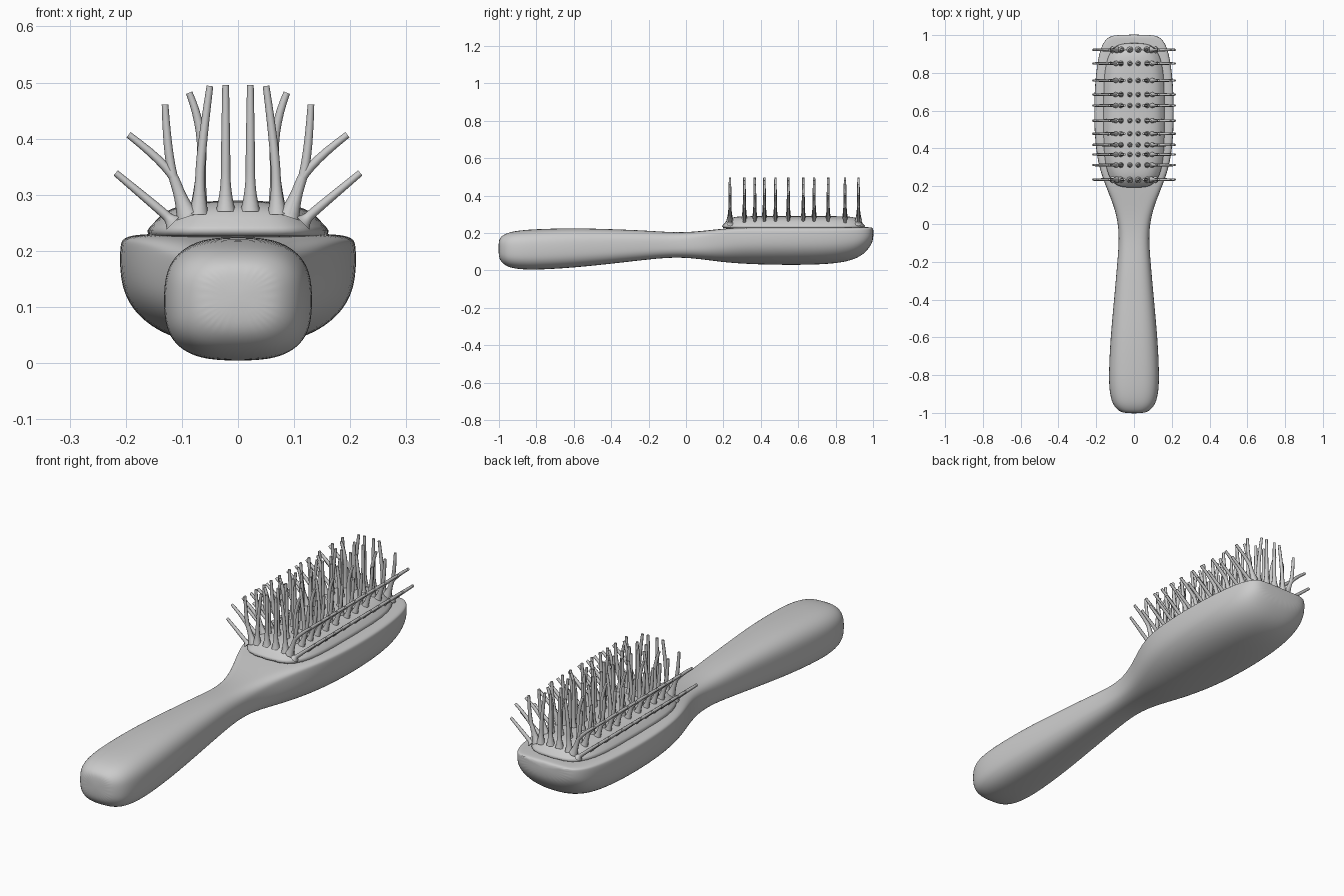
import bpy, bmesh, math

if "Cube" in bpy.data.objects:
    bpy.data.objects.remove(bpy.data.objects["Cube"])


def power(v, e):
    return math.copysign(abs(v) ** e, v)


def loft(name, rings, levels):
    """Skin a list of closed point rings, capped at both ends."""
    bm = bmesh.new()
    loops = [[bm.verts.new(p) for p in ring] for ring in rings]
    n = len(loops[0])
    for a, b in zip(loops, loops[1:]):
        for i in range(n):
            j = (i + 1) % n
            bm.faces.new((a[i], a[j], b[j], b[i]))
    bm.faces.new(loops[0])
    bm.faces.new(loops[-1])
    bmesh.ops.recalc_face_normals(bm, faces=bm.faces)
    mesh = bpy.data.meshes.new(name)
    bm.to_mesh(mesh)
    bm.free()
    obj = bpy.data.objects.new(name, mesh)
    bpy.context.collection.objects.link(obj)
    for f in mesh.polygons:
        f.use_smooth = True
    sub = obj.modifiers.new("smooth", 'SUBSURF')
    sub.levels = sub.render_levels = levels
    return obj


# Handle and head in one piece: y, half width, bottom z, top z, head blend
stations = [
    (-1.003, 0.055, 0.070, 0.165, 0), (-0.985, 0.088, 0.040, 0.185, 0),
    (-0.95, 0.117, 0.015, 0.204, 0), (-0.88, 0.132, 0.004, 0.216, 0),
    (-0.78, 0.134, 0.003, 0.222, 0), (-0.60, 0.125, 0.014, 0.227, 0),
    (-0.40, 0.106, 0.035, 0.221, 0), (-0.22, 0.090, 0.056, 0.214, 0),
    (-0.10, 0.080, 0.068, 0.205, 0), (0.00, 0.083, 0.068, 0.204, 0.1),
    (0.10, 0.108, 0.057, 0.212, 0.35), (0.20, 0.150, 0.043, 0.224, 0.75),
    (0.30, 0.186, 0.035, 0.230, 1), (0.42, 0.206, 0.030, 0.231, 1),
    (0.58, 0.213, 0.028, 0.231, 1), (0.74, 0.208, 0.031, 0.231, 1),
    (0.86, 0.194, 0.044, 0.231, 1), (0.94, 0.175, 0.075, 0.231, 1),
    (0.985, 0.145, 0.125, 0.231, 1), (1.003, 0.105, 0.165, 0.228, 1),
]
body_rings = []
for y, w, zb, zt, k in stations:
    zc = zb + (zt - zb) * (0.5 + 0.22 * k)
    ring = []
    for i in range(28):
        a = math.tau * i / 28
        c, s = math.cos(a), math.sin(a)
        n = 2.8 + 5 * k if s > 0 else 2.8 - 0.5 * k
        h = zt - zc if s > 0 else zc - zb
        ring.append((w * power(c, 2 / n), y, zc + h * power(s, 2 / n)))
    body_rings.append(ring)
loft("brush_body", body_rings, 2)

# Domed cushion the bristles grow from: half width, half length, z
cushion_layers = [
    (0.166, 0.388, 0.215), (0.164, 0.386, 0.238), (0.150, 0.372, 0.250),
    (0.135, 0.358, 0.268), (0.105, 0.335, 0.282), (0.060, 0.300, 0.288),
    (0.020, 0.260, 0.290),
]
cushion_rings = []
for w, l, z in cushion_layers:
    ring = []
    for i in range(32):
        a = math.tau * i / 32
        ring.append((w * power(math.cos(a), 0.55),
                     0.575 + l * power(math.sin(a), 0.55), z))
    cushion_rings.append(ring)
loft("cushion", cushion_rings, 1)

# Bristles: base, middle and tip as (x, z) for one side of a row
upright = [(0.022, 0.270), (0.022, 0.38), (0.022, 0.496)]
inward = [(0.070, 0.265), (0.066, 0.38), (0.050, 0.494)]
outward = [(0.070, 0.265), (0.062, 0.42), (0.087, 0.482)]
leaning = [(0.092, 0.260), (0.125, 0.36), (0.130, 0.461)]
splayed = [(0.090, 0.265), (0.120, 0.35), (0.195, 0.407)]
low = [(0.115, 0.250), (0.135, 0.27), (0.218, 0.339)]
row_y = [0.235, 0.312, 0.368, 0.419, 0.478, 0.547,
         0.627, 0.685, 0.760, 0.850, 0.922]

curve = bpy.data.curves.new("bristles", 'CURVE')
curve.dimensions = '3D'
curve.bevel_depth = 0.007
curve.bevel_resolution = 2
curve.use_fill_caps = True
curve.resolution_u = 5


def bristle(path, side, y):
    (x0, z0), (x1, z1), (x2, z2) = path
    foot = (x0 + (x1 - x0) * 0.3, z0 + (z1 - z0) * 0.3)
    sp = curve.splines.new('NURBS')
    sp.points.add(3)
    for p, (x, z), r in zip(sp.points, [path[0], foot, path[1], path[2]],
                            [2.6, 1.2, 1.2, 0.85]):
        p.co = (side * x, y, z, 1)
        p.radius = r
    sp.order_u = 3
    sp.use_endpoint_u = True
    sp.use_smooth = True


for i, y in enumerate(row_y):
    second = outward if i % 2 else inward
    for path in (upright, second, leaning, splayed, low):
        for side in (-1, 1):
            bristle(path, side, y)

bristles = bpy.data.objects.new("bristles", curve)
bpy.context.collection.objects.link(bristles)
bpy.context.view_layer.objects.active = bristles
bristles.select_set(True)
bpy.ops.object.convert(target='MESH')
bpy.ops.object.shade_smooth_by_angle(angle=math.radians(50))
